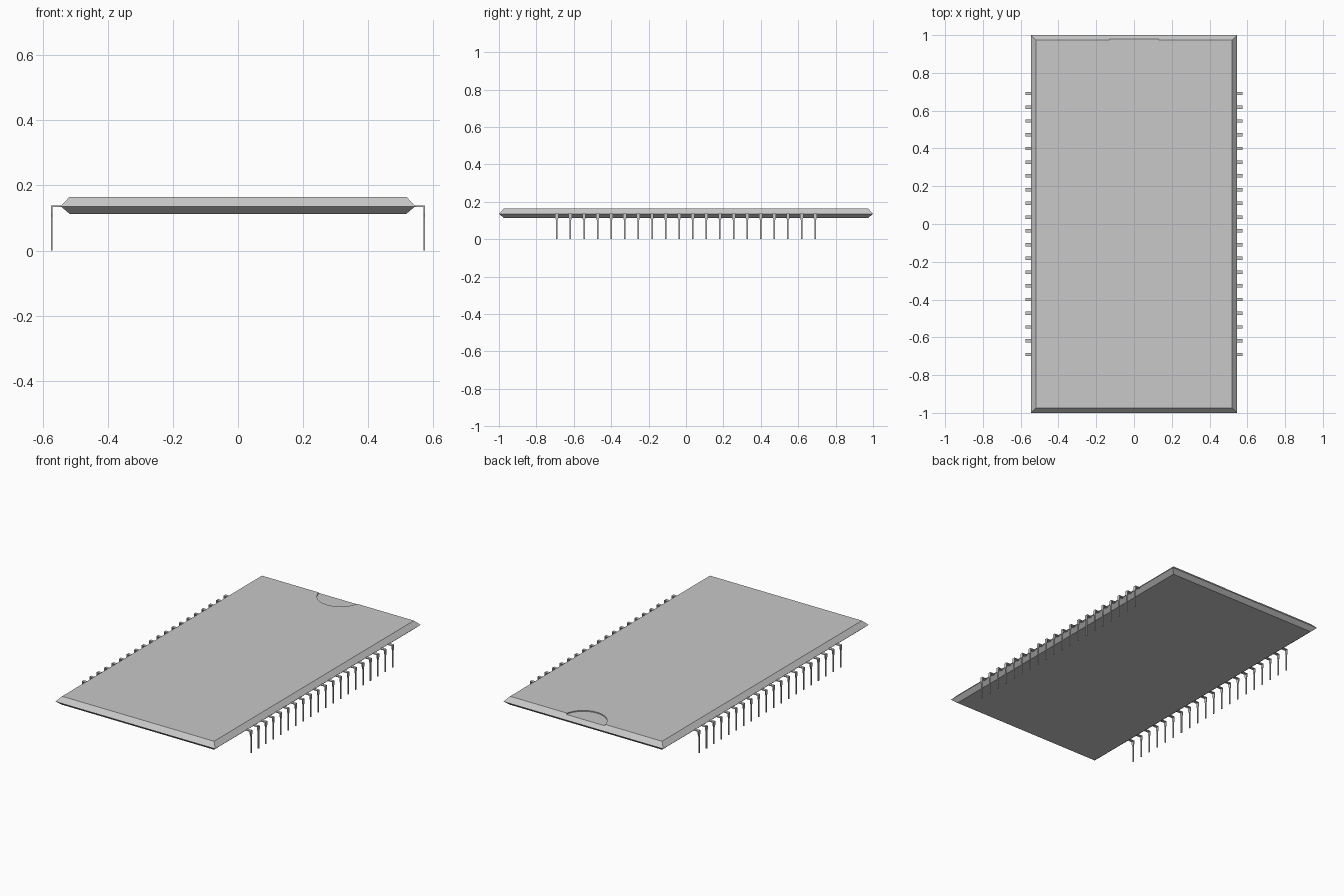
import bpy
import bmesh

cube = bpy.data.objects.get("Cube")
if cube:
    bpy.data.objects.remove(cube, do_unlink=True)

grey = bpy.data.materials.new("light_grey")
grey.use_nodes = True
grey.diffuse_color = (0.58, 0.58, 0.58, 1)
grey.node_tree.nodes["Principled BSDF"].inputs["Base Color"].default_value = grey.diffuse_color


def make_object(name, bm):
    bmesh.ops.recalc_face_normals(bm, faces=bm.faces)
    mesh = bpy.data.meshes.new(name)
    bm.to_mesh(mesh)
    bm.free()
    mesh.materials.append(grey)
    obj = bpy.data.objects.new(name, mesh)
    bpy.context.collection.objects.link(obj)
    return obj


def loft(bm, rings):
    """Join rings of points with side faces and cap both ends."""
    loops = [[bm.verts.new(p) for p in ring] for ring in rings]
    n = len(loops[0])
    for a, b in zip(loops, loops[1:]):
        for i in range(n):
            j = (i + 1) % n
            bm.faces.new((a[i], a[j], b[j], b[i]))
    bm.faces.new(loops[0])
    bm.faces.new(loops[-1])


def rectangle(x0, x1, y0, y1, z):
    return [(x0, y0, z), (x1, y0, z), (x1, y1, z), (x0, y1, z)]


# Package body, widest at its middle seam
bm = bmesh.new()
loft(bm, [rectangle(-x, x, -y, y, z) for x, y, z in
          ((0.518, 0.973, 0.113), (0.545, 1.0, 0.136), (0.518, 0.973, 0.165))])
body = make_object("package_body", bm)

# Shallow round orientation notch at the back edge
bm = bmesh.new()
bmesh.ops.create_cone(bm, cap_ends=True, segments=48, radius1=0.133,
                      radius2=0.133, depth=0.1)
bmesh.ops.translate(bm, verts=bm.verts, vec=(0, 1.0, 0.209))
cutter = make_object("notch_cutter", bm)
cutter.hide_render = True
cutter.hide_set(True)
notch = body.modifiers.new("notch", 'BOOLEAN')
notch.operation = 'DIFFERENCE'
notch.solver = 'EXACT'
notch.object = cutter

# One pin: flat shoulder plus a blade that tapers to a narrow leg
PIN_COUNT, PITCH = 20, 0.0727
first = -PITCH * (PIN_COUNT - 1) / 2
bm = bmesh.new()
loft(bm, [rectangle(0.535, 0.575, first - 0.009, first + 0.009, z)
          for z in (0.133, 0.138)])
loft(bm, [rectangle(0.570, 0.575, first - w, first + w, z)
          for w, z in ((0.004, 0), (0.004, 0.102), (0.009, 0.115), (0.009, 0.133))])
pins = make_object("pins", bm)

# Repeat along the side, then mirror to the other side
row = pins.modifiers.new("row", 'ARRAY')
row.count = PIN_COUNT
row.use_relative_offset = False
row.use_constant_offset = True
row.constant_offset_displace = (0, PITCH, 0)
pins.modifiers.new("mirror", 'MIRROR')
